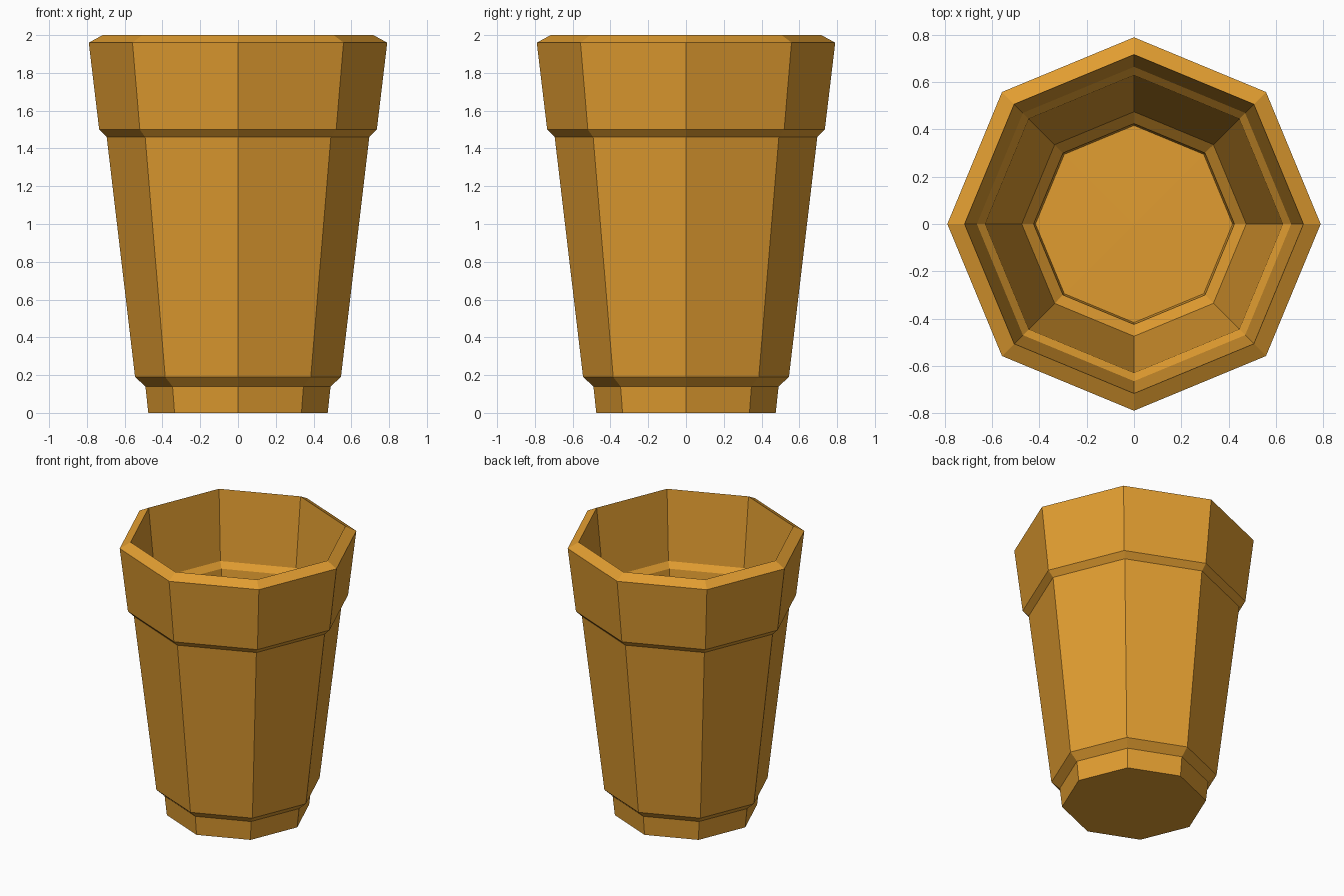
import bpy, bmesh
from math import cos, sin, pi

cube = bpy.data.objects.get("Cube")
if cube:
    bpy.data.objects.remove(cube, do_unlink=True)

SIDES = 8

# Wall section as (radius, height): foot, body, collar, rim, then down the inside
PROFILE = [
    (0.475, 0.0), (0.49, 0.14), (0.545, 0.19),
    (0.695, 1.46), (0.735, 1.5), (0.79, 1.96), (0.717, 2.0),
    (0.665, 1.5), (0.63, 1.46), (0.475, 0.19), (0.425, 0.14), (0.417, 0.07),
]
FLOOR_CENTRE = 0.08

# Clay colour
clay = bpy.data.materials.new("ochre_clay")
clay.use_nodes = True
colour = (0.75, 0.335, 0.03, 1.0)
clay.diffuse_color = colour
clay.node_tree.nodes["Principled BSDF"].inputs["Base Color"].default_value = colour

# Octagonal pot: one ring of corners per profile point, bridged with quads
bm = bmesh.new()
rings = [
    [bm.verts.new((r * cos(2 * pi * i / SIDES), r * sin(2 * pi * i / SIDES), z))
     for i in range(SIDES)]
    for r, z in PROFILE
]
for low, high in zip(rings, rings[1:]):
    for i in range(SIDES):
        j = (i + 1) % SIDES
        bm.faces.new((low[i], low[j], high[j], high[i]))

# Flat underside and slightly raised inner floor
bm.faces.new(rings[0][::-1])
centre = bm.verts.new((0, 0, FLOOR_CENTRE))
for i in range(SIDES):
    bm.faces.new((rings[-1][i], rings[-1][(i + 1) % SIDES], centre))
bmesh.ops.recalc_face_normals(bm, faces=bm.faces)

mesh = bpy.data.meshes.new("pot")
bm.to_mesh(mesh)
bm.free()
mesh.materials.append(clay)
pot = bpy.data.objects.new("pot", mesh)
bpy.context.collection.objects.link(pot)
